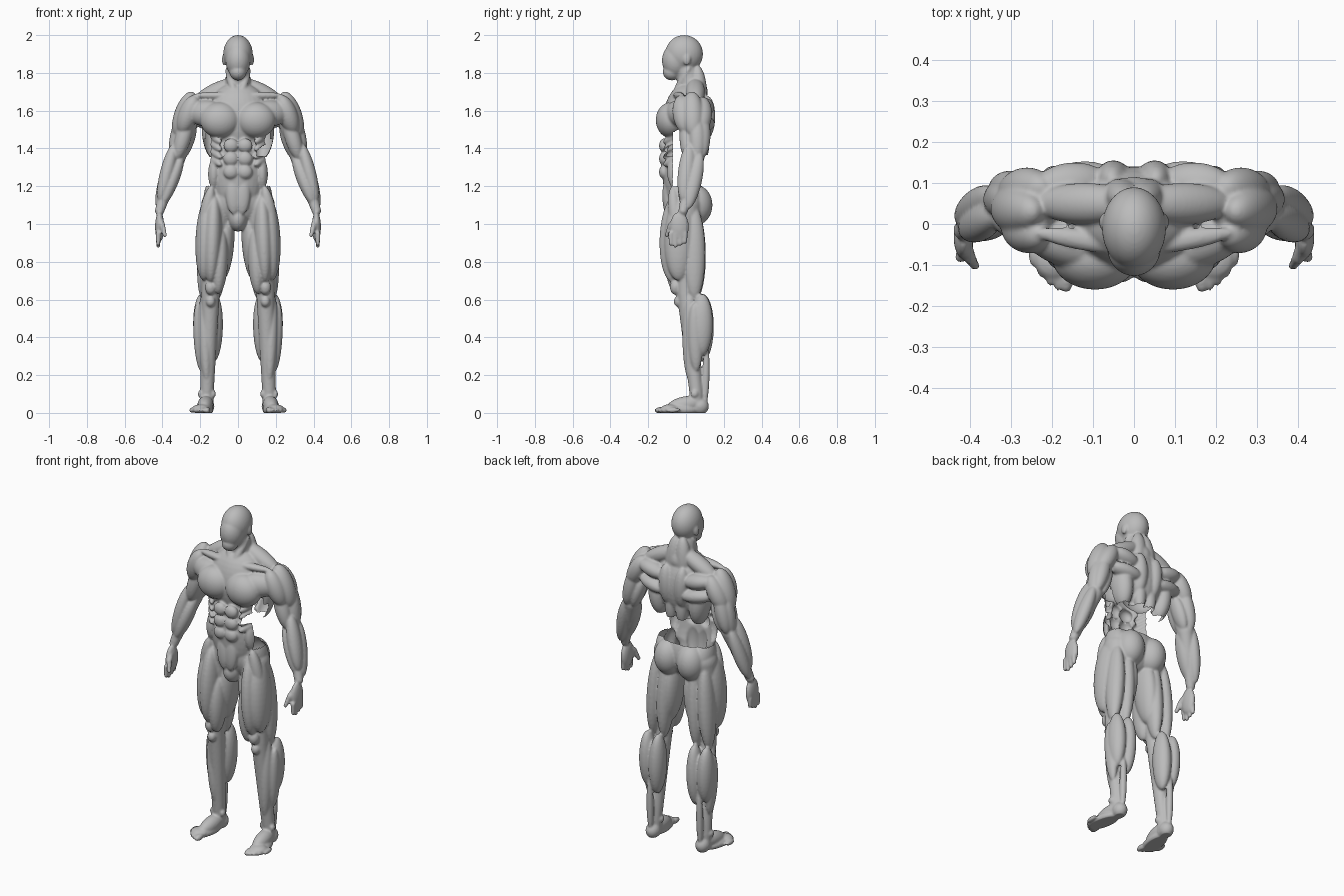
import bpy, bmesh, math
from mathutils import Vector, Matrix

if "Cube" in bpy.data.objects:
    bpy.data.objects.remove(bpy.data.objects["Cube"])

grey = bpy.data.materials.new("clay grey")
grey.use_nodes = True
tone = (.5, .5, .5, 1)
grey.diffuse_color = tone
grey.node_tree.nodes["Principled BSDF"].inputs["Base Color"].default_value = tone

bm = bmesh.new()


def at(joint, out=0, front=0, back=0, up=0, down=0):
    """Point offset from a joint."""
    return joint + Vector((out, back - front, up - down))


def blob(centre, wide, deep, tall):
    """Ellipsoid along the world axes."""
    matrix = Matrix.Translation(centre) @ Matrix.Diagonal((wide, deep, tall, 1))
    bmesh.ops.create_uvsphere(bm, u_segments=32, v_segments=20, radius=1, matrix=matrix)


def frame(start, end):
    """Rotation with z from start to end and y towards the back."""
    along = (end - start).normalized()
    back = Vector((0, 0, 1)) if abs(along.y) > .8 else Vector((0, 1, 0))
    back = (back - along * back.dot(along)).normalized()
    turn = Matrix((back.cross(along), back, along)).transposed().to_4x4()
    return Matrix.Translation((start + end) / 2) @ turn


def muscle(start, end, wide, deep):
    """Spindle from start to end."""
    matrix = frame(start, end) @ Matrix.Diagonal((wide, deep, (end - start).length / 2, 1))
    bmesh.ops.create_uvsphere(bm, u_segments=28, v_segments=20, radius=1, matrix=matrix)


def bone(start, end, first, last):
    """Tapered limb core with round ends."""
    bmesh.ops.create_cone(bm, cap_ends=True, segments=24, radius1=first, radius2=last,
                          depth=(end - start).length, matrix=frame(start, end))
    blob(start, first, first, first)
    blob(end, last, last, last)


# Landmarks on the centre line and on the left half
skull = Vector((0, -.01, 1.9))
nape = Vector((0, .04, 1.7))
chest = Vector((0, 0, 1.55))
navel = Vector((0, 0, 1.25))
shoulder = Vector((.24, .03, 1.62))
elbow = Vector((.325, .05, 1.35))
wrist = Vector((.415, -.015, 1.07))
hip = Vector((.11, 0, 1.1))
knee = Vector((.145, 0, .63))
ankle = Vector((.165, .055, .1))

# Head: cranium, face, jaw and ear
blob(skull, wide=.078, deep=.1, tall=.1)
blob(at(skull, front=.045, down=.035), wide=.066, deep=.072, tall=.09)
blob(at(skull, front=.065, down=.095), wide=.045, deep=.048, tall=.045)
blob(at(skull, out=.075, back=.015, down=.03), wide=.01, deep=.02, tall=.03)

# Neck and trapezius
bone(nape, at(skull, down=.05), first=.075, last=.055)
muscle(at(skull, out=.06, back=.03, down=.07), at(nape, out=.01, front=.11, down=.03), wide=.02, deep=.02)
muscle(at(skull, out=.02, back=.07, down=.06), at(nape, out=.04, back=.04, down=.1), wide=.045, deep=.04)
muscle(at(nape, back=.01, up=.06), at(shoulder, back=.02, up=.02), wide=.045, deep=.05)
muscle(at(nape, front=.1, down=.02), at(shoulder, front=.05, up=.06), wide=.02, deep=.025)

# Ribcage, waist and pelvis
blob(at(chest, back=.01), wide=.18, deep=.13, tall=.2)
blob(at(navel, front=.02, up=.03), wide=.145, deep=.105, tall=.25)
blob(at(navel, down=.12), wide=.16, deep=.1, tall=.14)

# Pectorals
blob(at(chest, out=.095, front=.08), wide=.105, deep=.08, tall=.095)
muscle(at(chest, out=.06, front=.08, up=.03), at(shoulder, out=.03, front=.04, down=.03), wide=.07, deep=.06)

# Back: latissimus, shoulder blade, rhomboid and spine muscles
muscle(at(chest, out=.15, back=.06, up=.05), at(chest, out=.12, back=.05, down=.21), wide=.055, deep=.075)
muscle(at(chest, out=.05, back=.12, down=.03), at(shoulder, back=.05, down=.07), wide=.04, deep=.05)
muscle(at(chest, out=.06, back=.1, up=.05), at(shoulder, back=.06, up=.02), wide=.045, deep=.055)
muscle(at(nape, out=.055, back=.07, down=.02), at(chest, out=.045, back=.1, down=.11), wide=.045, deep=.05)
muscle(at(chest, out=.035, back=.09), at(chest, out=.035, back=.09, down=.22), wide=.035, deep=.035)

# Abdominals, serratus and obliques
for row in range(3):
    blob(at(navel, out=.037, front=.115, up=.025 + .07 * row), wide=.04, deep=.028, tall=.038)
muscle(at(navel, out=.03, front=.1), at(navel, out=.02, front=.1, down=.2), wide=.04, deep=.025)
for rib in range(4):
    side = at(chest, out=.15, front=.03, down=.07 + .04 * rib)
    muscle(side, at(side, out=-.06, front=.09, down=.05), wide=.02, deep=.02)
muscle(at(navel, out=.125, front=.05, up=.11), at(navel, out=.13, front=.03, down=.08), wide=.035, deep=.06)

# Groin, buttock and hip
blob(at(navel, front=.04, down=.22), wide=.05, deep=.07, tall=.07)
blob(at(hip, out=-.035, back=.055), wide=.08, deep=.085, tall=.105)
muscle(at(hip, out=.015, front=.02, up=.14), at(hip, out=.03, back=.02, down=.06), wide=.05, deep=.07)

# Leg core
bone(hip, knee, first=.085, last=.048)
bone(knee, ankle, first=.048, last=.036)
bone(ankle, at(ankle, down=.07), first=.036, last=.036)

# Thigh: outer, middle and inner front, adductor, two hamstrings, sartorius
muscle(at(hip, out=.05, front=.03, up=.04), at(knee, out=.035, front=.04, up=.07), wide=.055, deep=.08)
muscle(at(hip, out=.015, front=.05, up=.06), at(knee, front=.07, up=.06), wide=.05, deep=.08)
muscle(at(hip, out=-.02, front=.05, down=.12), at(knee, out=-.04, front=.05), wide=.045, deep=.06)
muscle(at(hip, out=-.055, back=.01), at(knee, out=-.06, back=.02, up=.07), wide=.05, deep=.08)
muscle(at(hip, out=.045, back=.04), at(knee, out=.04, back=.045, down=.03), wide=.045, deep=.06)
muscle(at(hip, out=-.02, back=.04), at(knee, out=-.035, back=.05, down=.03), wide=.045, deep=.06)
muscle(at(hip, out=.03, front=.07, up=.1), at(hip, out=.08, front=.05, down=.15), wide=.035, deep=.035)

# Kneecap, two calf heads, shin, outer shin and heel tendon
blob(at(knee, front=.055, up=.035), wide=.03, deep=.03, tall=.04)
blob(at(knee, front=.04, down=.04), wide=.025, deep=.025, tall=.03)
muscle(at(knee, out=-.025, back=.09), at(ankle, out=-.035, back=.03, up=.17), wide=.045, deep=.06)
muscle(at(knee, out=.05, back=.085), at(ankle, out=.025, back=.025, up=.2), wide=.045, deep=.06)
muscle(at(knee, out=.04, back=.02), at(ankle, front=.03, up=.06), wide=.035, deep=.042)
muscle(at(knee, out=.07, back=.045, down=.05), at(ankle, out=.03, up=.12), wide=.03, deep=.04)
muscle(at(ankle, back=.055, up=.26), at(ankle, back=.045, down=.07), wide=.02, deep=.02)

# Foot: ankle bones, heel, instep, sole and toes
for side in (-.035, .035):
    blob(at(ankle, out=side, front=.01), wide=.012, deep=.02, tall=.02)
blob(at(ankle, back=.02, down=.065), wide=.04, deep=.046, tall=.045)
muscle(at(ankle, back=.035, down=.04), at(ankle, out=.015, front=.155, down=.075), wide=.042, deep=.045)
muscle(at(ankle, back=.015, down=.085), at(ankle, out=.035, front=.2, down=.085), wide=.05, deep=.03)
blob(at(ankle, out=.03, front=.14, down=.08), wide=.05, deep=.05, tall=.026)
for toe in range(5):
    size = .013 if toe else .018
    tip = at(ankle, out=.02 * toe, front=.223 - .004 * toe ** 2, down=.088)
    muscle(at(tip, back=.075, up=.005), tip, wide=size, deep=size)

# Arm core
bone(shoulder, elbow, first=.055, last=.047)
bone(elbow, wrist, first=.047, last=.025)

# Deltoid heads, biceps, brachialis and triceps
muscle(at(shoulder, out=-.015, front=.06, up=.06), at(shoulder, out=.06, front=.03, down=.14), wide=.052, deep=.055)
muscle(at(shoulder, up=.08), at(elbow, back=-.01, up=.11), wide=.055, deep=.06)
muscle(at(shoulder, out=-.025, back=.06, up=.05), at(elbow, out=-.01, back=.025, up=.13), wide=.05, deep=.055)
muscle(at(shoulder, out=.015, front=.025, down=.05), at(elbow, front=.04, down=.01), wide=.042, deep=.042)
muscle(at(shoulder, out=.03, back=.055, down=.02), at(elbow, out=.01, back=.035), wide=.042, deep=.045)
muscle(at(shoulder, out=.075, back=.03, down=.06), at(elbow, out=.025, back=.01, down=.01), wide=.03, deep=.04)
muscle(at(shoulder, out=-.01, back=.03, down=.08), at(elbow, out=-.025, back=.02, down=.01), wide=.033, deep=.045)

# Forearm: thumb side, inner and outer groups
muscle(at(elbow, out=.01, front=.03, up=.08), at(wrist, up=.05), wide=.037, deep=.045)
muscle(at(elbow, out=-.03, front=.02, up=.02), at(wrist, out=-.015, up=.03), wide=.036, deep=.045)
muscle(at(elbow, out=.02, back=.025, up=.03), at(wrist, out=.01, back=.025, up=.01), wide=.036, deep=.042)

# Hand: palm, fingers and thumb
blob(at(wrist, front=.02, down=.085), wide=.024, deep=.05, tall=.08)
for finger in range(4):
    knuckle = at(wrist, out=.007, front=.065 - .025 * finger, down=.12)
    bone(knuckle, at(knuckle, down=.065 - .01 * abs(finger - 1)), first=.014, last=.011)
thumb = at(wrist, out=-.015, front=.067, down=.08)
bone(at(wrist, front=.03, down=.04), thumb, first=.017, last=.016)
bone(thumb, at(thumb, out=-.013, front=.02, down=.05), first=.015, last=.011)

# Mirror the half and fuse everything into one skin
mesh = bpy.data.meshes.new("muscular body")
bm.to_mesh(mesh)
bm.free()
body = bpy.data.objects.new("muscular_body", mesh)
bpy.context.collection.objects.link(body)
bpy.context.view_layer.objects.active = body
body.select_set(True)
mirror = body.modifiers.new("mirror", 'MIRROR')
mirror.use_mirror_merge = False
fuse = body.modifiers.new("fuse", 'REMESH')
fuse.mode = 'VOXEL'
fuse.voxel_size = .006
soften = body.modifiers.new("soften", 'SMOOTH')
soften.iterations = 5
for name in ("mirror", "fuse", "soften"):
    bpy.ops.object.modifier_apply(modifier=name)


def is_open(p):
    """Open lower back, open flanks and a torn patch under the left arm."""
    if abs(p.x) > (.17 if p.z > 1.45 else .2):
        return False
    lower_back = 1.2 < p.z < 1.37 - .1 * abs(p.x) and p.y > -.065
    flank = 1.2 < p.z < 1.5 and -.07 < p.y < .03 and abs(p.x) > .08
    torn = p.x > .1 and p.y < 0 and 1.36 < p.z < 1.32 + .7 * p.x
    return lower_back or flank or torn


# Flatten the soles and cut the openings
bm = bmesh.new()
bm.from_mesh(body.data)
for v in bm.verts:
    v.co.z = max(v.co.z, 0)
gaps = [f for f in bm.faces if is_open(f.calc_center_median())]
bmesh.ops.delete(bm, geom=gaps, context='FACES')
bm.to_mesh(body.data)
bm.free()

body.data.materials.clear()
body.data.materials.append(grey)
bpy.ops.object.shade_smooth()
